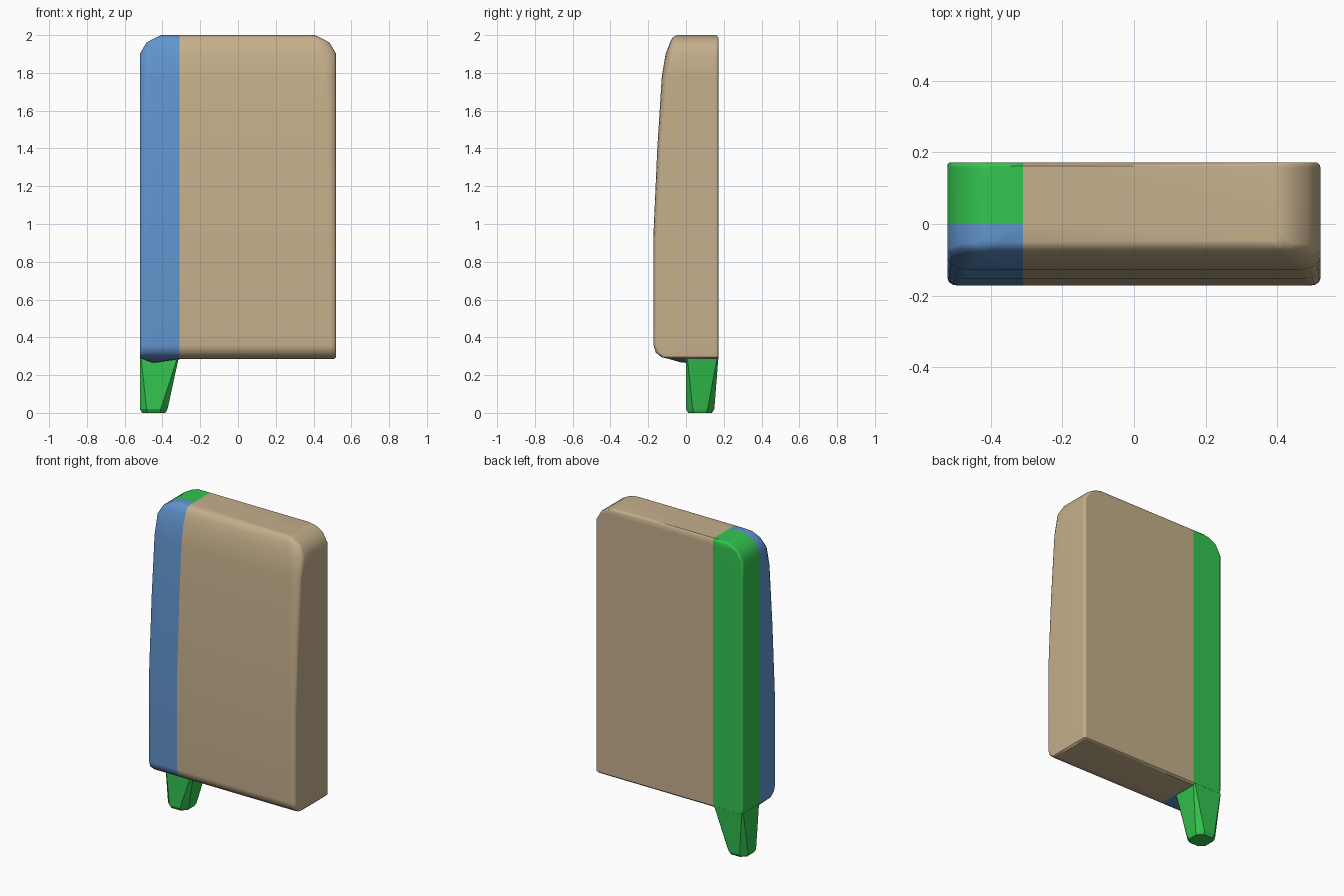
import bpy, bmesh, math

cube = bpy.data.objects.get("Cube")
if cube:
    bpy.data.objects.remove(cube, do_unlink=True)


def material(name, rgb):
    m = bpy.data.materials.new(name)
    m.use_nodes = True
    m.diffuse_color = (*rgb, 1)
    m.node_tree.nodes["Principled BSDF"].inputs["Base Color"].default_value = (*rgb, 1)
    return m


BEIGE = material("warm beige", (0.56, 0.43, 0.262))
BLUE = material("soft blue", (0.122, 0.30, 0.62))
GREEN = material("bright green", (0.034, 0.56, 0.08))
SPLIT_X, SPLIT_Y = -0.31, 0.0


def finish(bm, name, mats, angle):
    bmesh.ops.recalc_face_normals(bm, faces=bm.faces)
    me = bpy.data.meshes.new(name)
    bm.to_mesh(me)
    bm.free()
    for m in mats:
        me.materials.append(m)
    ob = bpy.data.objects.new(name, me)
    bpy.context.collection.objects.link(ob)
    bpy.ops.object.select_all(action='DESELECT')
    ob.select_set(True)
    bpy.context.view_layer.objects.active = ob
    bpy.ops.object.shade_smooth_by_angle(angle=math.radians(angle))
    wn = ob.modifiers.new("weighted normals", 'WEIGHTED_NORMAL')
    wn.keep_sharp = True
    return ob


def section(z, w, front, back, rx, ry, steps=3):
    """Rounded outline: soft front corners (rx, ry), tight back corners."""
    pts = []
    corners = [(w, front, rx, ry, 1, -1), (w, back, 0.015, 0.015, 1, 1),
               (-w, back, 0.015, 0.015, -1, 1), (-w, front, rx, ry, -1, -1)]
    for i, (x, y, ax, ay, sx, sy) in enumerate(corners):
        for k in range(steps + 1):
            a = math.radians(-90 + 90 * i + 90 * k / steps)
            pts.append((x - sx * ax + ax * math.cos(a), y - sy * ay + ay * math.sin(a), z))
    return pts


# Main slab: lofted upward, leaning front, chamfered upper corners
stations = [  # z, half width, front y, back y, corner radii
    (0.285, 0.508, -0.09, 0.162, 0.02, 0.02),
    (0.295, 0.518, -0.13, 0.172, 0.02, 0.02),
    (0.32, 0.52, -0.16, 0.172, 0.025, 0.02),
    (0.36, 0.52, -0.172, 0.172, 0.03, 0.02),
    (0.95, 0.52, -0.172, 0.172, 0.035, 0.025),
    (1.40, 0.52, -0.152, 0.172, 0.045, 0.03),
    (1.78, 0.52, -0.128, 0.172, 0.06, 0.035),
    (1.90, 0.52, -0.108, 0.172, 0.09, 0.04),
    (1.96, 0.485, -0.085, 0.172, 0.07, 0.03),
    (1.985, 0.44, -0.072, 0.172, 0.04, 0.02),
    (2.0, 0.405, -0.05, 0.162, 0.03, 0.02),
]
bm = bmesh.new()
rings = [[bm.verts.new(p) for p in section(*s)] for s in stations]
n = len(rings[0])
for lo, hi in zip(rings, rings[1:]):
    for i in range(n):
        j = (i + 1) % n
        bm.faces.new((lo[i], lo[j], hi[j], hi[i]))
bm.faces.new(rings[0])
bm.faces.new(rings[-1])

# Cut colour borders, then colour the side band by position
for co, no in (((SPLIT_X, 0, 0), (1, 0, 0)), ((0, SPLIT_Y, 0), (0, 1, 0))):
    bmesh.ops.bisect_plane(bm, geom=bm.verts[:] + bm.edges[:] + bm.faces[:],
                           plane_co=co, plane_no=no)
for f in bm.faces:
    c = f.calc_center_median()
    if c.x < SPLIT_X:
        f.material_index = 1 if c.y < SPLIT_Y else 2
finish(bm, "main_slab", [BEIGE, BLUE, GREEN], 40)


def hull(name, points, mat, angle):
    bm = bmesh.new()
    for p in points:
        bm.verts.new(p)
    res = bmesh.ops.convex_hull(bm, input=bm.verts[:])
    loose = {g for g in res["geom_interior"] + res["geom_unused"]
             if isinstance(g, bmesh.types.BMVert)}
    bmesh.ops.delete(bm, geom=list(loose), context='VERTS')
    bmesh.ops.dissolve_limit(bm, angle_limit=math.radians(1),
                             verts=bm.verts[:], edges=bm.edges[:])
    return finish(bm, name, [mat], angle)


def octagon(x0, x1, y0, y1, c, z):
    return [p + (z,) for p in (
        (x0 + c, y0), (x1 - c, y0), (x1, y0 + c), (x1, y1 - c),
        (x1 - c, y1), (x0 + c, y1), (x0, y1 - c), (x0, y0 + c))]


# Tapered foot under the green band
hull("tapered_foot",
     octagon(-0.52, -0.312, 0.0, 0.172, 0.006, 0.30)
     + octagon(-0.52, -0.373, 0.0, 0.15, 0.036, 0.02)
     + octagon(-0.508, -0.385, 0.012, 0.138, 0.03, 0.0), GREEN, 25)

# Small lip below the blue band
hull("lower_lip", [(-0.51, -0.10, 0.288), (SPLIT_X, -0.10, 0.288),
                   (SPLIT_X, 0, 0.284), (-0.515, 0, 0.288), (-0.45, 0, 0.265),
                   (-0.45, -0.03, 0.268), (-0.41, -0.05, 0.30)], BLUE, 30)
